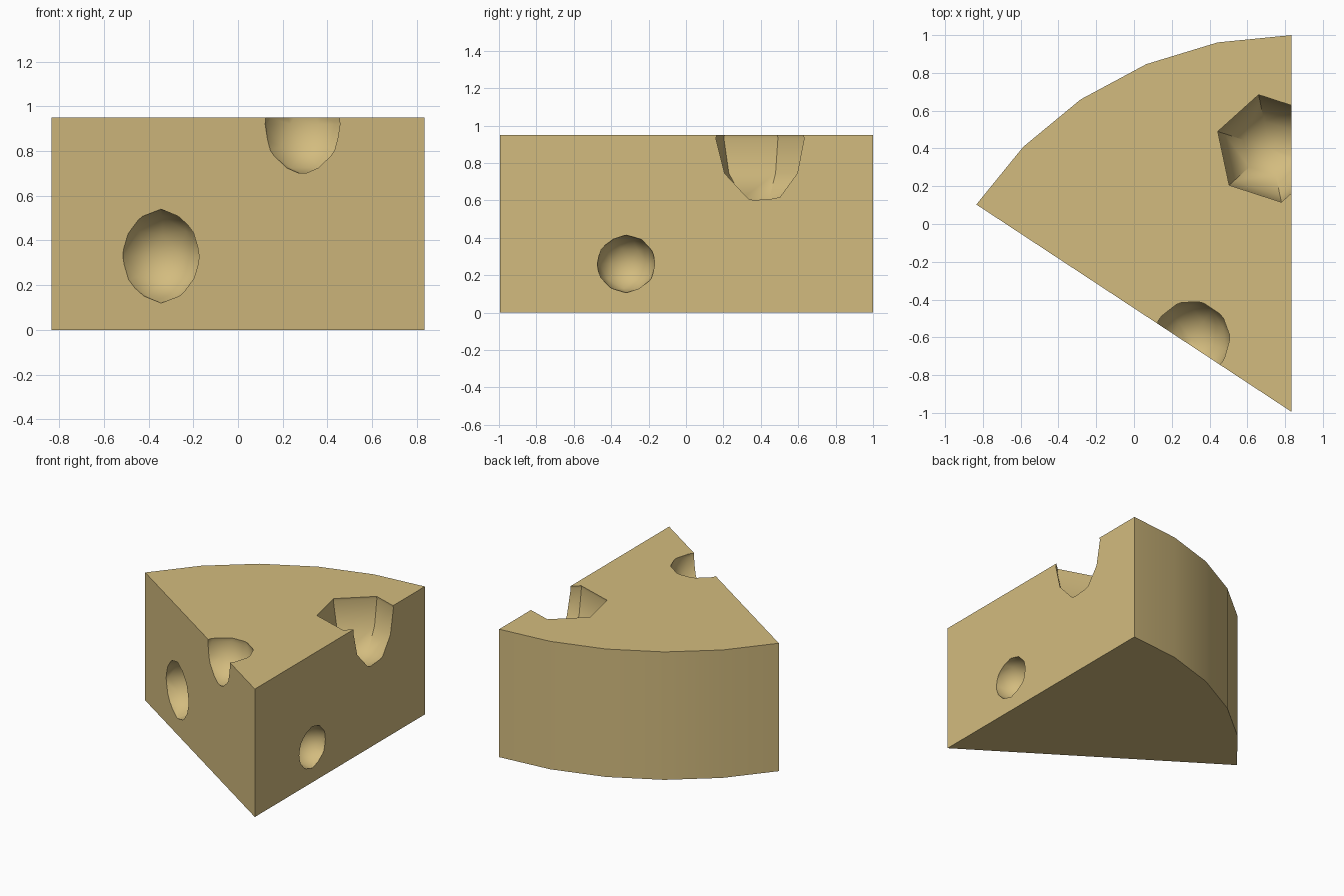
import bpy, bmesh
from math import atan2, cos, sin, radians, hypot
from mathutils import Matrix

cube = bpy.data.objects.get("Cube")
if cube:
    bpy.data.objects.remove(cube, do_unlink=True)

# Single cheese colour
cheese = bpy.data.materials.new("pale_cheese_yellow")
cheese.use_nodes = True
colour = (0.65, 0.50, 0.21, 1)
cheese.diffuse_color = colour
bsdf = next(n for n in cheese.node_tree.nodes if n.type == "BSDF_PRINCIPLED")
bsdf.inputs["Base Color"].default_value = colour

HEIGHT = 0.95
TIP = (0.835, -0.995)


def add_object(name, bm):
    bmesh.ops.recalc_face_normals(bm, faces=bm.faces)
    mesh = bpy.data.meshes.new(name)
    bm.to_mesh(mesh)
    bm.free()
    mesh.materials.append(cheese)
    obj = bpy.data.objects.new(name, mesh)
    bpy.context.collection.objects.link(obj)
    return obj


# Wedge: a tip and a five-sided arc for the rind, extruded upwards
bm = bmesh.new()
points = [TIP]
for i in range(6):
    a = radians(90 + 56.6 * i / 5)
    points.append((TIP[0] + 2 * cos(a), TIP[1] + 1.995 * sin(a)))
base = bm.faces.new([bm.verts.new((x, y, 0)) for x, y in points])
top = bmesh.ops.extrude_face_region(bm, geom=[base])["geom"]
bmesh.ops.translate(bm, vec=(0, 0, HEIGHT),
                    verts=[v for v in top if isinstance(v, bmesh.types.BMVert)])
wedge = add_object("cheese_wedge", bm)


def carve(name, centre, size, turn, coarse=False):
    """Cut a rounded low-poly hole out of the wedge."""
    bm = bmesh.new()
    if coarse:
        bmesh.ops.create_uvsphere(bm, u_segments=6, v_segments=6, radius=1)
    else:
        bmesh.ops.create_icosphere(bm, subdivisions=2, radius=1)
    place = (Matrix.Translation(centre) @ Matrix.Diagonal((*size, 1))
             @ Matrix.Rotation(radians(turn), 4, "Z"))
    bmesh.ops.transform(bm, matrix=place, verts=bm.verts)
    cutter = add_object(name, bm)
    cutter.hide_render = True
    cut = wedge.modifiers.new(name, "BOOLEAN")
    cut.operation = "DIFFERENCE"
    cut.solver = "EXACT"
    cut.object = cutter
    bpy.context.view_layer.objects.active = wedge
    bpy.ops.object.modifier_apply(modifier=name)
    bpy.data.objects.remove(cutter, do_unlink=True)


# Holes on the top edges and in the two cut faces
carve("left_top_hole", (0.72, 0.40, 0.93), (0.295, 0.295, 0.37), 12, True)
carve("front_top_hole", (0.305, -0.61, 0.92), (0.21, 0.21, 0.23), 20)
carve("front_hole", (-0.345, -0.22, 0.33), (0.21, 0.21, 0.21), 15)
carve("left_hole", (0.83, -0.32, 0.26), (0.16, 0.16, 0.155), 10)

# Smooth rind and hole interiors, crisp cut edges
bpy.ops.object.select_all(action="DESELECT")
wedge.select_set(True)
bpy.context.view_layer.objects.active = wedge
bpy.ops.object.shade_smooth_by_angle(angle=radians(38))
